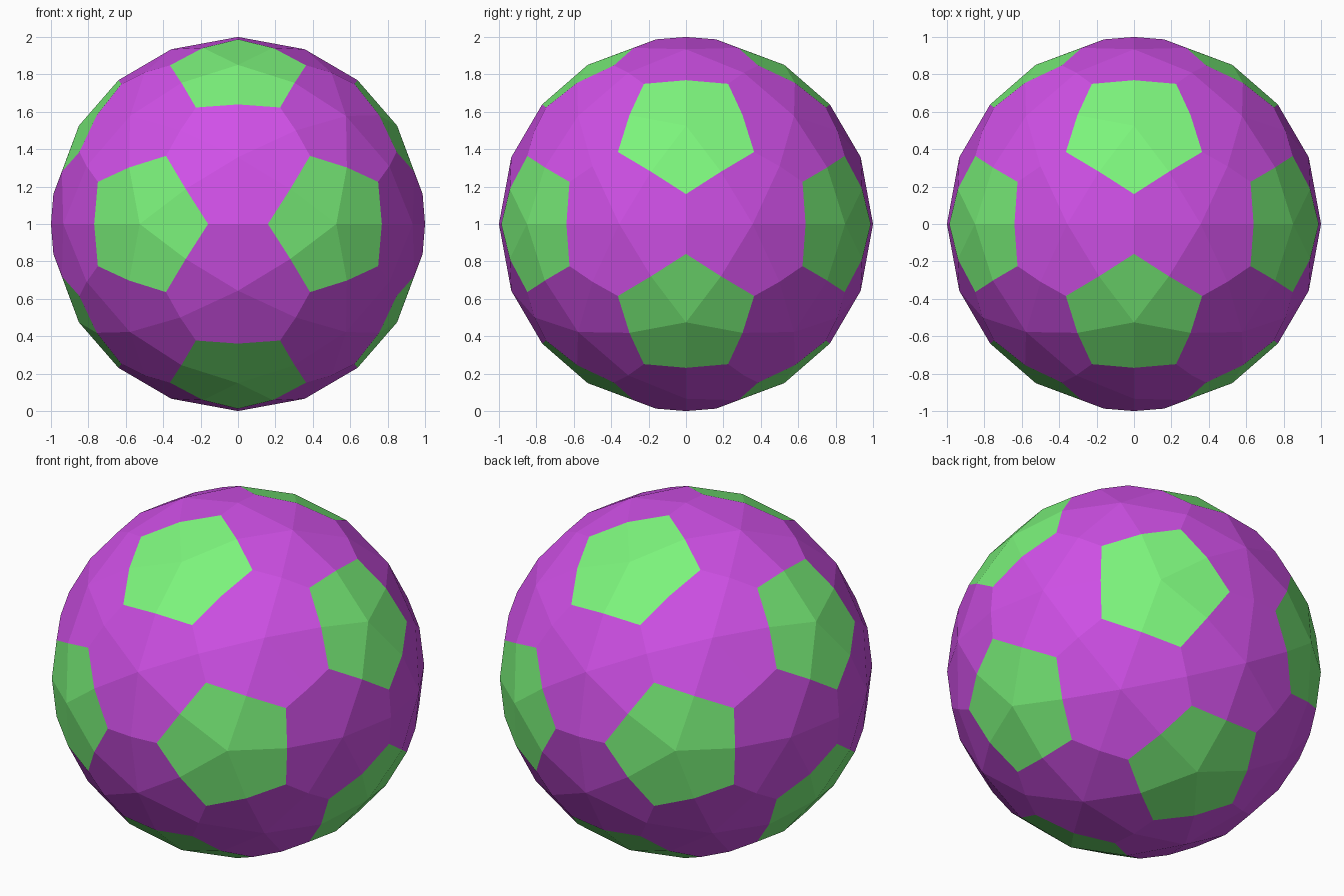
import bpy, bmesh, math
from mathutils import Vector

if "Cube" in bpy.data.objects:
    bpy.data.objects.remove(bpy.data.objects["Cube"])

CUT = 0.369  # where each icosahedron edge is cut, from either end
CENTRE = Vector((0, 0, 1))


def material(name, rgb):
    mat = bpy.data.materials.new(name)
    mat.diffuse_color = (*rgb, 1)
    mat.use_nodes = True
    mat.node_tree.nodes["Principled BSDF"].inputs["Base Color"].default_value = mat.diffuse_color
    return mat


# icosahedron corners: the centres of the pentagon panels
phi = (1 + math.sqrt(5)) / 2
corners = []
for a in (-1, 1):
    for b in (-phi, phi):
        corners += [Vector((a, b, 0)), Vector((0, a, b)), Vector((b, 0, a))]

# truncate: two cut points on every icosahedron edge, wrapped in a hull
cage = bmesh.new()
for p in corners:
    for q in corners:
        if 1.9 < (p - q).length < 2.1:
            cage.verts.new(p.lerp(q, CUT))
bmesh.ops.convex_hull(cage, input=cage.verts[:])
bmesh.ops.dissolve_limit(cage, angle_limit=math.radians(2),
                         verts=cage.verts[:], edges=cage.edges[:])
bmesh.ops.recalc_face_normals(cage, faces=cage.faces[:])

# panels: split each face into corner quads, pushed out to the unit sphere
ball = bmesh.new()
for face in cage.faces:
    pts = [v.co.copy() for v in face.verts]
    n = len(pts)
    mid = sum(pts, Vector()) / n
    for i, p in enumerate(pts):
        quad = (mid, (pts[i - 1] + p) / 2, p, (p + pts[(i + 1) % n]) / 2)
        f = ball.faces.new([ball.verts.new(c.normalized() + CENTRE) for c in quad])
        f.material_index = 0 if n == 5 else 1
bmesh.ops.remove_doubles(ball, verts=ball.verts[:], dist=1e-4)
bmesh.ops.recalc_face_normals(ball, faces=ball.faces[:])

mesh = bpy.data.meshes.new("ball")
ball.to_mesh(mesh)
ball.free()
cage.free()
mesh.materials.append(material("pentagon_green", (0.2, 0.9, 0.2)))
mesh.materials.append(material("hexagon_purple", (0.63, 0.08, 0.8)))
bpy.context.collection.objects.link(bpy.data.objects.new("ball", mesh))
